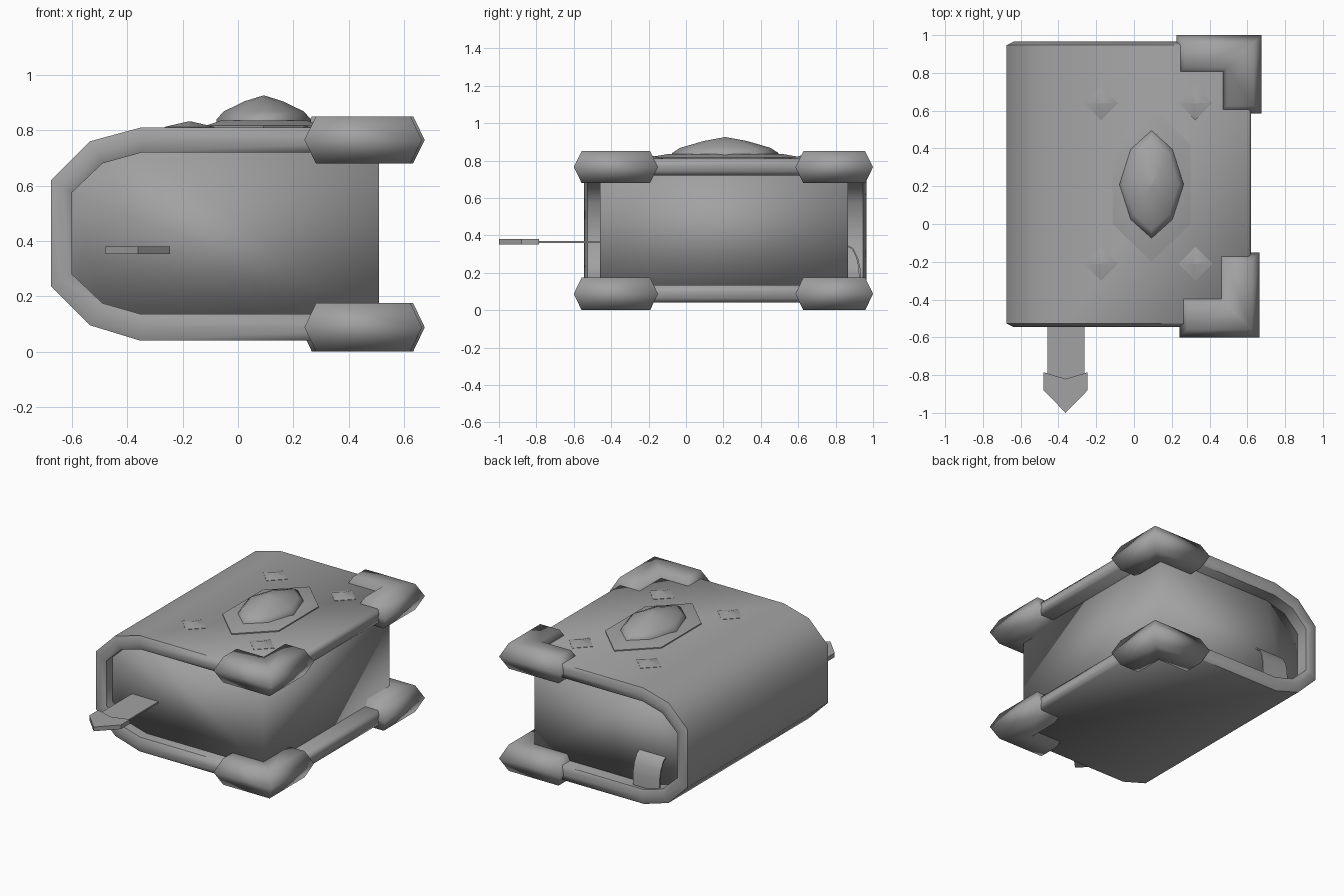
import bpy, bmesh, math

cube = bpy.data.objects.get("Cube")
if cube:
    bpy.data.objects.remove(cube, do_unlink=True)

GREY = (0.36, 0.36, 0.36, 1)
mat = bpy.data.materials.new("plain grey")
mat.use_nodes = True
mat.diffuse_color = GREY
mat.node_tree.nodes["Principled BSDF"].inputs["Base Color"].default_value = GREY


def loft(name, rings, angle=60):
    """Join matching rings of points into a closed, smooth-shaded solid."""
    bm = bmesh.new()
    loops = [[bm.verts.new(p) for p in ring] for ring in rings]
    n = len(loops[0])
    for a, b in zip(loops, loops[1:]):
        for i in range(n):
            j = (i + 1) % n
            bm.faces.new((a[i], a[j], b[j], b[i]))
    bm.faces.new(loops[0])
    bm.faces.new(loops[-1])
    bmesh.ops.recalc_face_normals(bm, faces=bm.faces)
    mesh = bpy.data.meshes.new(name)
    bm.to_mesh(mesh)
    bm.free()
    ob = bpy.data.objects.new(name, mesh)
    bpy.context.collection.objects.link(ob)
    mesh.materials.append(mat)
    bpy.ops.object.select_all(action='DESELECT')
    ob.select_set(True)
    bpy.context.view_layer.objects.active = ob
    bpy.ops.object.shade_smooth_by_angle(angle=math.radians(angle))
    return ob


def flat_ring(points, z):
    return [(x, y, z) for x, y in points]


# Cover: U-shaped board with softly chamfered rims
outer = [(.605, .81), (-.35, .81), (-.535, .76), (-.675, .62),
         (-.675, .235), (-.535, .095), (-.355, .04), (.605, .04)]
inner = [(.605, .72), (-.345, .72), (-.49, .68), (-.6, .575),
         (-.6, .28), (-.49, .175), (-.35, .135), (.605, .135)]
Y0, Y1, C = -.545, .965, .018


def cover_ring(o, i):
    m = ((o[0] + i[0]) / 2, (o[1] + i[1]) / 2)
    spots = [(o, Y0 + C), (m, Y0), (i, Y0 + C), (i, Y1 - C), (m, Y1), (o, Y1 - C)]
    return [(p[0], y, p[1]) for p, y in spots]


def cover_lip(o, i):
    # slim end ring that rounds off the open edge
    mid = (o[1] + i[1]) / 2
    return cover_ring((.62, mid + (o[1] - mid) * .5), (.62, mid + (i[1] - mid) * .5))


stations = [cover_ring(o, i) for o, i in zip(outer, inner)]
stations = [cover_lip(outer[0], inner[0])] + stations + [cover_lip(outer[-1], inner[-1])]
loft("cover", stations)

# Page block fills the inside of the cover
page = [(.51, .73)] + inner[1:-1] + [(.51, .125)]
loft("pages", [[(x, y, z) for x, z in page] for y in (-.46, .865)], 180)


# Corner guards: L-shaped caps with a ridge round the edge
def guard(name, corner, ydir, u, v, a, b, z0, z1):
    def ring(d, z):
        pts = [(d, d), (u - d, d), (u - d, b - d), (a - d, b - d),
               (a - d, v - d), (d, v - d)]
        return flat_ring([(corner[0] - p, corner[1] + ydir * q) for p, q in pts], z)
    mid = (z0 + z1) / 2
    loft(name, [ring(.042, z0), ring(0, mid), ring(.042, z1)], 80)


for level, z0, z1 in (("lower", 0, .175), ("upper", .68, .85)):
    guard(level + "_front_guard", (.665, -.6), 1, .425, .45, .225, .225, z0, z1)
    guard(level + "_back_guard", (.675, 1), -1, .45, .415, .225, .215, z0, z1)

# Six-sided plate under the gem
CX, CY = .093, .21


def hexagon(s):
    pts = [(0, .41), (.207, .21), (.207, -.21), (0, -.41), (-.207, -.21), (-.207, .21)]
    return [(CX + x * s, CY + y * s) for x, y in pts]


loft("gem_plate", [flat_ring(hexagon(1), .8), flat_ring(hexagon(1), .817),
                   flat_ring(hexagon(.75), .835)], 30)


# Pointed oval gem
def oval(s):
    out = []
    for k in range(8):
        t = k * math.pi / 4
        r = .92 if k % 2 else 1
        out.append((CX + .17 * s * r * math.cos(t), CY + .285 * s * r * math.sin(t)))
    return out


loft("gem", [flat_ring(oval(1), .81), flat_ring(oval(1), .84), flat_ring(oval(.85), .868),
             flat_ring(oval(.4), .905), flat_ring(oval(.02), .925)], 60)

# Four small pyramid studs
for side, x in (("right", -.175), ("left", .325)):
    for end, y in (("front", -.21), ("back", .64)):
        def diamond(s):
            return [(x + s, y), (x, y + s), (x - s, y), (x, y - s)]
        loft(f"{end}_{side}_stud", [flat_ring(diamond(.09), .8), flat_ring(diamond(.09), .812),
                                    flat_ring(diamond(.004), .832)], 60)


# Ribbon bookmark: straight at the front, drooping at the back
def ribbon(name, path):
    x0, x1, t = -.458, -.263, .005
    loft(name, [[(x0, y - dy, z - dz), (x1, y - dy, z - dz), (x1, y + dy, z + dz),
                 (x0, y + dy, z + dz)] for y, z, dy, dz in
                [(y, z, t * k, t * (1 - k)) for y, z, k in path]], 60)


ribbon("front_ribbon", [(-.83, .365, 0), (-.45, .365, 0)])
ribbon("back_ribbon", [(.85, .35, 0), (.89, .33, .4), (.915, .28, .8),
                       (.928, .22, 1), (.93, .14, 1)])

# Arrow-shaped ribbon end
tip = [(-.478, -.785), (-.478, -.88), (-.362, -1), (-.245, -.88), (-.245, -.785), (-.362, -.82)]
loft("ribbon_tip", [flat_ring(tip, .352), flat_ring(tip, .38)], 30)
